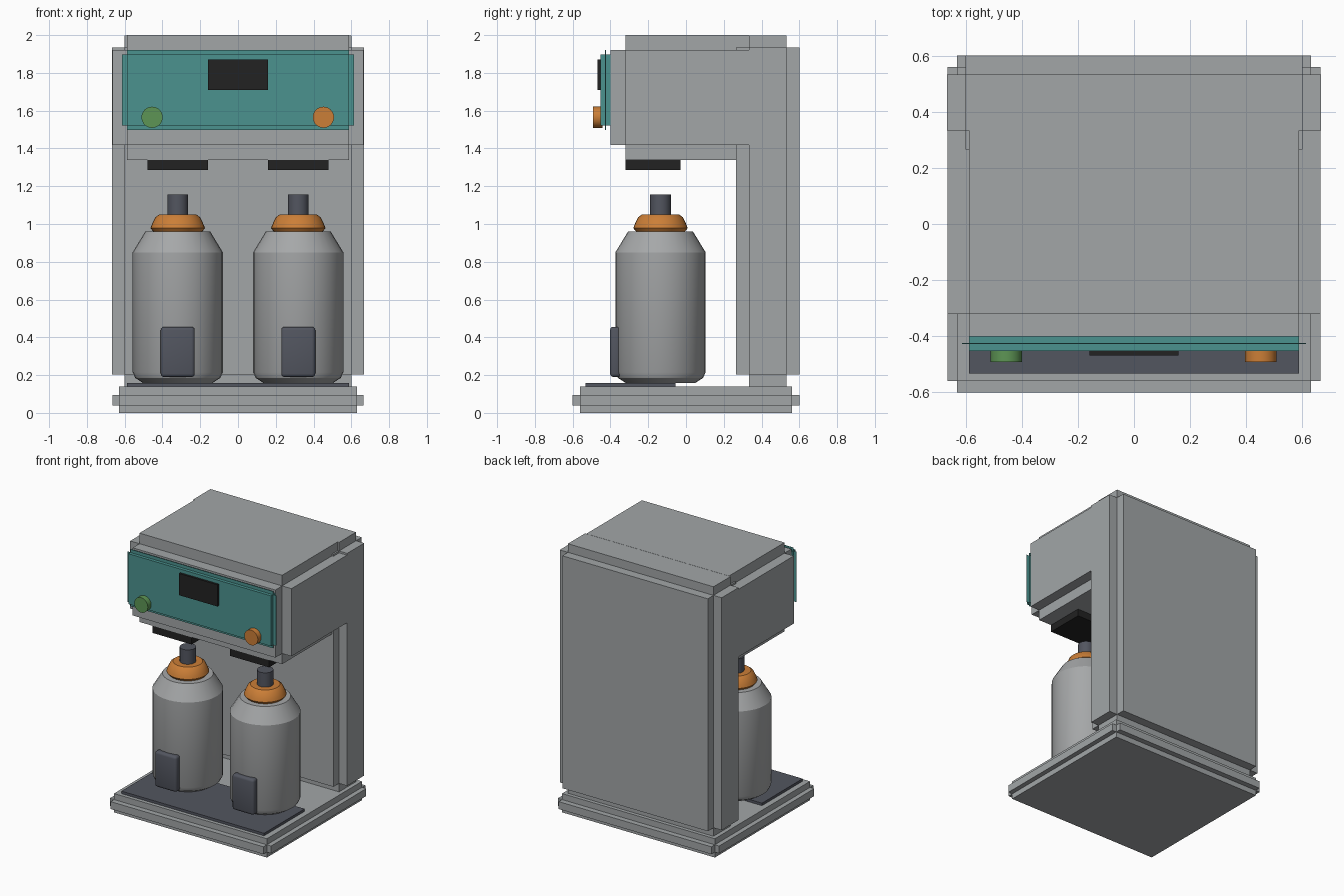
import bpy, bmesh, math
from mathutils import Matrix, Vector

default = bpy.data.objects.get("Cube")
if default:
    bpy.data.objects.remove(default, do_unlink=True)


def material(name, r, g, b):
    m = bpy.data.materials.new(name)
    m.use_nodes = True
    m.diffuse_color = (r, g, b, 1)
    m.node_tree.nodes["Principled BSDF"].inputs["Base Color"].default_value = (r, g, b, 1)
    return m


GREY = material("casing grey", 0.36, 0.38, 0.39)
STEEL = material("bottle steel", 0.38, 0.39, 0.395)
TEAL = material("panel teal", 0.07, 0.29, 0.275)
SLATE = material("dark slate", 0.085, 0.092, 0.116)
BLACK = material("black", 0.016, 0.016, 0.016)
ORANGE = material("orange", 0.60, 0.21, 0.038)
GREEN = material("green", 0.11, 0.30, 0.09)


def finish(bm, name, mat, smooth=False):
    bmesh.ops.recalc_face_normals(bm, faces=bm.faces)
    mesh = bpy.data.meshes.new(name)
    bm.to_mesh(mesh)
    bm.free()
    mesh.materials.append(mat)
    ob = bpy.data.objects.new(name, mesh)
    bpy.context.collection.objects.link(ob)
    if smooth:
        bpy.ops.object.select_all(action="DESELECT")
        ob.select_set(True)
        bpy.context.view_layer.objects.active = ob
        bpy.ops.object.shade_smooth_by_angle(angle=math.radians(30))
    return ob


def add_box(bm, low, high):
    low, high = Vector(low), Vector(high)
    return bmesh.ops.create_cube(bm, size=1, matrix=Matrix.Translation((low + high) / 2)
                                 @ Matrix.Diagonal((*(high - low), 1)))


def box(name, mat, low, high, bevel=0):
    bm = bmesh.new()
    add_box(bm, low, high)
    if bevel:
        bmesh.ops.bevel(bm, geom=bm.edges[:], offset=bevel, segments=3, profile=0.5, affect="EDGES")
    return finish(bm, name, mat, bevel > 0)


def stepped_box(name, mat, low, high, step):
    """Three crossing slabs, each full size along one axis and inset on the others."""
    bm = bmesh.new()
    for axis in range(3):
        inset = Vector((step, step, step))
        inset[axis] = 0
        add_box(bm, Vector(low) + inset, Vector(high) - inset)
    return finish(bm, name, mat)


def slab_stack(name, mat, slabs):
    bm = bmesh.new()
    for half_x, y0, y1, z0, z1 in slabs:
        add_box(bm, (-half_x, y0, z0), (half_x, y1, z1))
    return finish(bm, name, mat)


def lathe(name, mat, x, y, profile, segments=32):
    """Revolve (radius, height) points around a vertical axis, capped at both ends."""
    bm = bmesh.new()
    rings = []
    for r, z in profile:
        angles = [math.tau * i / segments for i in range(segments)]
        rings.append([bm.verts.new((x + r * math.cos(a), y + r * math.sin(a), z)) for a in angles])
    for lower, upper in zip(rings, rings[1:]):
        for i in range(segments):
            j = (i + 1) % segments
            bm.faces.new((lower[i], lower[j], upper[j], upper[i]))
    bm.faces.new(rings[0])
    bm.faces.new(rings[-1])
    return finish(bm, name, mat, True)


def knob(name, mat, x):
    bm = bmesh.new()
    bmesh.ops.create_cone(bm, cap_ends=True, segments=32, radius1=0.056, radius2=0.056, depth=0.05,
                          matrix=Matrix.Translation((x, -0.467, 1.565))
                          @ Matrix.Rotation(math.pi / 2, 4, "X"))
    return finish(bm, name, mat, True)


# Casing: base, rear column and overhanging head
slab_stack("base", GREY, [(0.63, -0.56, 0.56, 0, 0.14),
                          (0.665, -0.56, 0.56, 0.04, 0.095),
                          (0.63, -0.6, 0.6, 0.04, 0.095)])
slab_stack("rear_column", GREY, [(0.6, 0.333, 0.533, 0.135, 1.999),
                                 (0.667, 0.333, 0.533, 0.203, 1.935),
                                 (0.6, 0.266, 0.6, 0.203, 1.935)])
slab_stack("head", GREY, [(0.588, -0.32, 0.333, 1.338, 2.0),
                          (0.665, -0.32, 0.333, 1.417, 1.921),
                          (0.588, -0.4, 0.41, 1.417, 1.921)])

# Control panel with a thin rim, display and knobs
slab_stack("control_panel", TEAL, [(0.588, -0.452, -0.395, 1.522, 1.897),
                                   (0.613, -0.428, -0.424, 1.522, 1.897),
                                   (0.588, -0.428, -0.424, 1.498, 1.921)])
box("display", BLACK, (-0.158, -0.468, 1.709), (0.158, -0.44, 1.871))
knob("green_knob", GREEN, -0.455)
knob("orange_knob", ORANGE, 0.452)

# Drip tray
box("drip_tray", SLATE, (-0.588, -0.533, 0.135), (0.588, -0.055, 0.159))

# Paired nozzles and bottles
for side, x in (("left", 0.319), ("right", -0.319)):
    y = -0.135
    box(side + "_nozzle", BLACK, (x - 0.161, -0.32, 1.285), (x + 0.161, -0.03, 1.345))
    lathe(side + "_bottle", STEEL, x, y,
          [(0.185, 0.159), (0.225, 0.185), (0.239, 0.215), (0.239, 0.85), (0.172, 0.96)])
    lathe(side + "_collar", ORANGE, x, y,
          [(0.128, 0.958), (0.144, 0.978), (0.138, 0.995), (0.119, 1.035), (0.1, 1.049)])
    lathe(side + "_stem", SLATE, x, y, [(0.055, 1.04), (0.055, 1.156)])
    box(side + "_grip", SLATE, (x - 0.09, -0.402, 0.19), (x + 0.09, -0.345, 0.456), 0.018)
